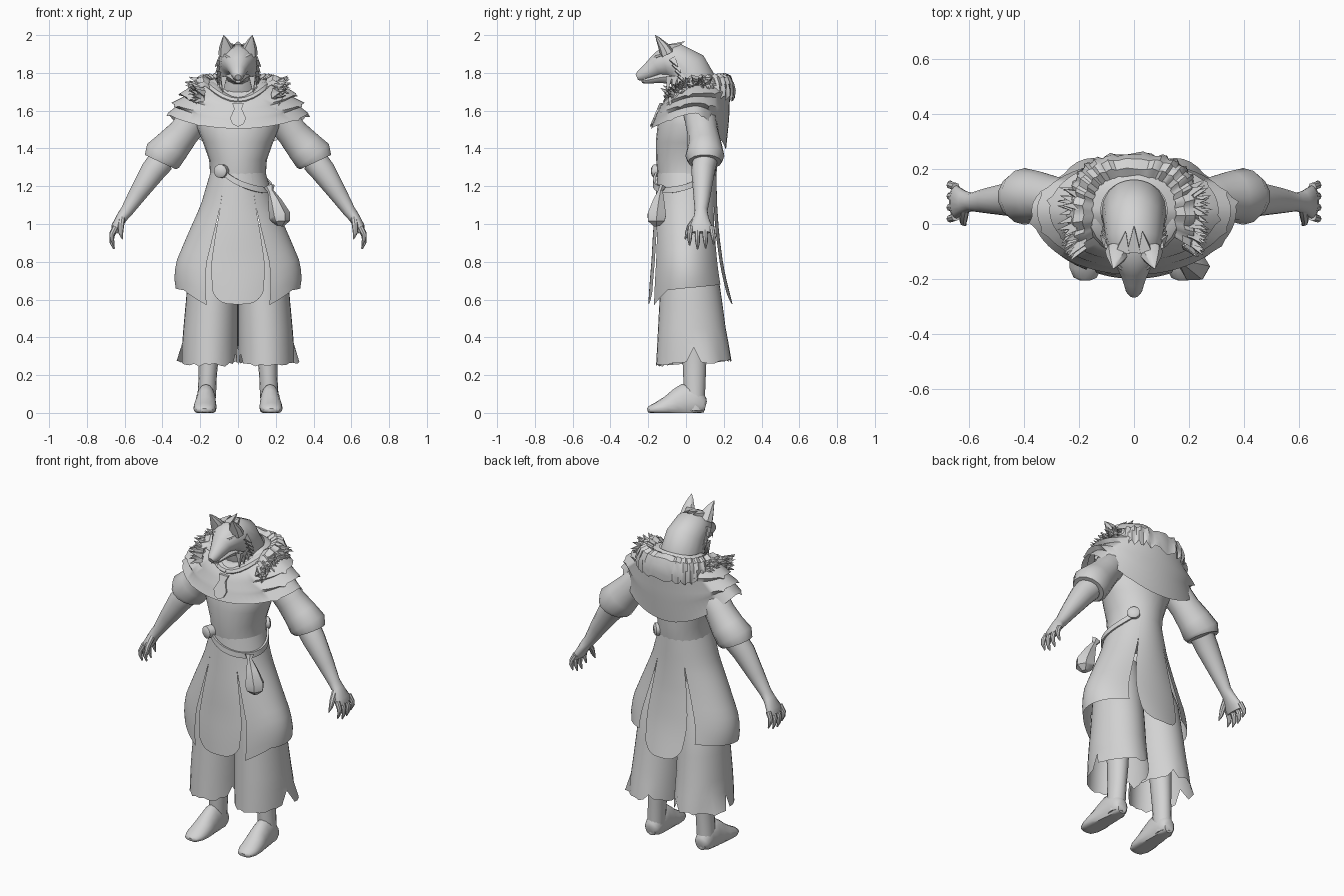
import bpy, bmesh, math, random
from mathutils import Vector

if "Cube" in bpy.data.objects:
    bpy.data.objects.remove(bpy.data.objects["Cube"])

random.seed(4)
GREY = bpy.data.materials.new("plain grey")
GREY.diffuse_color = (0.65, 0.65, 0.65, 1)
GREY.use_nodes = True
GREY.node_tree.nodes["Principled BSDF"].inputs["Base Color"].default_value = GREY.diffuse_color


def finish(name, bm, angle=40):
    bmesh.ops.recalc_face_normals(bm, faces=bm.faces)
    me = bpy.data.meshes.new(name)
    bm.to_mesh(me)
    bm.free()
    me.materials.append(GREY)
    ob = bpy.data.objects.new(name, me)
    bpy.context.collection.objects.link(ob)
    bpy.ops.object.select_all(action='DESELECT')
    ob.select_set(True)
    bpy.context.view_layer.objects.active = ob
    bpy.ops.object.shade_smooth_by_angle(angle=math.radians(angle))


def skin(bm, rows, wrap=True):
    rows = [[bm.verts.new(p) for p in r] for r in rows]
    n = len(rows[0])
    for a, b in zip(rows, rows[1:]):
        for i in range(n if wrap else n - 1):
            j = (i + 1) % n
            bm.faces.new((a[i], a[j], b[j], b[i]))
    return rows


def tube(name, pts, ref=(1, 0, 0), n=16, side=1, floor=False, lump=0):
    """Sweep ellipses (x, y, z, radius along ref, other radius) along a path."""
    bm = bmesh.new()
    c = [Vector((p[0] * side, p[1], p[2])) for p in pts]
    rows = []
    for i, p in enumerate(pts):
        t = (c[min(i + 1, len(c) - 1)] - c[max(i - 1, 0)]).normalized()
        u = Vector(ref)
        u = (u - t * u.dot(t)).normalized()
        w = t.cross(u)
        row = []
        for k in range(n):
            a = 2 * math.pi * k / n
            s = 1 + random.uniform(-lump, lump)
            v = c[i] + (u * p[3] * math.cos(a) + w * p[4] * math.sin(a)) * s
            if floor:
                v.z = max(v.z, 0)
            row.append(v)
        rows.append(row)
    rows = skin(bm, rows)
    bm.faces.new(rows[0])
    bm.faces.new(rows[-1])
    finish(name, bm)


def spikes(name, items, mirror=False):
    """Four-sided pyramids given as (base, tip, half width)."""
    bm = bmesh.new()
    for s in ((1, -1) if mirror else (1,)):
        for b, t, r in items:
            b, t = Vector((b[0] * s, b[1], b[2])), Vector((t[0] * s, t[1], t[2]))
            d = (t - b).normalized()
            u = d.orthogonal().normalized()
            w = d.cross(u)
            ring = [bm.verts.new(b + q * r) for q in (u, w, -u, -w)]
            tip = bm.verts.new(t)
            for i in range(4):
                bm.faces.new((ring[i], ring[(i + 1) % 4], tip))
    finish(name, bm, 30)


def lerp_table(tab, z):
    for a, b in zip(tab, tab[1:]):
        if z >= b[0]:
            f = (z - a[0]) / (b[0] - a[0])
            return [p + (q - p) * f for p, q in zip(a[1:], b[1:])]
    return tab[-1][1:]


# Torso
tube("torso", [(0, .005, 1.2, .15, .146), (0, .005, 1.27, .148, .157),
               (0, .005, 1.34, .153, .163), (0, .005, 1.43, .185, .165), (0, .01, 1.52, .22, .16),
               (0, .02, 1.6, .21, .135), (0, .04, 1.7, .12, .1)], n=24)

# Neck, head and jaw
tube("neck_and_head", [(0, .06, 1.62, .11, .1), (0, .045, 1.74, .118, .123), (0, .005, 1.82, .11, .115),
                       (0, -.055, 1.858, .103, .1), (0, -.115, 1.855, .09, .083), (0, -.16, 1.832, .06, .058),
                       (0, -.205, 1.803, .041, .042), (0, -.243, 1.784, .03, .03), (0, -.26, 1.776, .016, .016)], n=18)
tube("lower_jaw", [(0, -.06, 1.785, .07, .05), (0, -.14, 1.775, .045, .03), (0, -.21, 1.76, .028, .018),
                   (0, -.235, 1.756, .014, .01)], n=10)
for s in (1, -1):
    tube("ear", [(.06, -.1, 1.9, .045, .038), (.064, -.12, 1.94, .036, .028), (.071, -.148, 1.98, .015, .012),
                 (.076, -.163, 2.0, .001, .001)], n=8, side=s)
    tube("brow", [(.02, -.172, 1.868, .008, .008), (.05, -.155, 1.885, .012, .01), (.08, -.115, 1.9, .006, .006)],
         ref=(0, 0, 1), n=6, side=s)
# Cheek tufts, neck strands and fangs
tufts = [((.09, -.07 + .014 * i, 1.87 - .028 * i), (.124 - .004 * i, -.04 + .016 * i, 1.83 - .032 * i), .026)
         for i in range(5)]
tufts += [((.075, -.09 + .03 * i, 1.78), (.08 + .01 * i, -.1 + .03 * i, 1.69 + .01 * i), .024) for i in range(4)]
tufts += [((.022, -.22, 1.775), (.022, -.225, 1.735), .007)]
spikes("cheek_tufts", tufts, mirror=True)
spikes("crest", [((.04 * k, -.095, 1.925), (.03 * k, -.005 - .02 * abs(k), 1.968 - .012 * abs(k)), .035)
                 for k in (-1, 0, 1)])

# Layered shoulder cape: side (r, z), front (y, z), back (y, z) per ring
SIDE = [(.12, 1.77), (.22, 1.745), (.31, 1.69), (.285, 1.675), (.355, 1.64), (.325, 1.625), (.375, 1.585)]
FRONT = [(-.08, 1.69), (-.11, 1.655), (-.135, 1.625), (-.14, 1.61), (-.158, 1.58), (-.166, 1.555), (-.185, 1.505)]
BACK = [(.16, 1.79), (.215, 1.76), (.235, 1.7), (.232, 1.66), (.23, 1.59), (.225, 1.52), (.212, 1.395)]
bm = bmesh.new()
rows = []
for k, (sd, fr, bk) in enumerate(zip(SIDE, FRONT, BACK)):
    row = []
    for i in range(64):
        a = 2 * math.pi * i / 64
        c, s = math.cos(a), math.sin(a)
        e = fr if s < 0 else bk
        z = sd[1] + (e[1] - sd[1]) * abs(s) ** (1.5 if s < 0 else 1.8)
        r = sd[0]
        if k in (2, 4, 6):  # broad torn tips over the shoulders
            tip = (1 if (i + k) % 8 == 0 else -.2) * c * c
            r += .014 * tip
            z -= .008 * tip
        row.append((r * c, .05 + (e[0] - .05) * abs(s), z))
    rows.append(row)
skin(bm, rows)
finish("shoulder_cape", bm, 50)

# Folded cowl dipping to a V at the throat
tube("cowl", [(.14 * math.sin(a), .03 - .12 * math.cos(a), 1.735 - .085 * max(0, math.cos(a)) ** 2, .022, .032)
              for a in [math.radians(d) for d in range(0, 361, 15)]], ref=(0, 0, 1), n=8)


# Fur collar, open at the front: a draped shaggy band with tufts at its ends
def collar(deg):
    a = math.radians(deg)
    c, s = math.cos(a), math.sin(a)
    x = .195 * math.copysign(abs(c) ** .6, c)
    y = .03 + .18 * math.copysign(abs(s) ** .8, s)
    return Vector((x, y, 1.735 + .01 * max(s, 0) + .12 * min(s, 0)))


def outward(p):
    return Vector((p.x, (p.y - .03) * 1.1, 0)).normalized()


bm = bmesh.new()
rows = []
for k, (o, h) in enumerate(((-.045, .03), (-.01, .05), (.025, .035), (.042, -.005), (.046, -.05), (.044, -.085))):
    row = []
    for i, d in enumerate(range(-28, 209, 4)):
        p = collar(d)
        back = max(0, math.sin(math.radians(d)))
        h2 = h * (.55 + .45 * back) if h < 0 else h
        wave = (.006 if k < 4 else .014) * math.sin(i * 1.9 + k * .8)
        row.append(p + outward(p) * (o + wave * .6) + Vector((0, 0, h2 + wave)))
    rows.append(row)
skin(bm, rows, wrap=False)
finish("fur_collar", bm, 35)
fur = []
for i in range(90):
    d = random.choice((random.uniform(-32, 25), random.uniform(155, 212)))
    p = collar(d)
    rise = random.uniform(-.4, .75)
    b = p + outward(p) * .01 + Vector((0, 0, random.uniform(-.02, .025)))
    v = (outward(p) + Vector((0, random.uniform(-.6, .1), rise))).normalized() * random.uniform(.06, .085)
    fur.append((b, b + v, .022))
spikes("fur_tufts", fur)

# Chest pendant
bm = bmesh.new()
out = [(-.03, 1.64), (.03, 1.64), (.02, 1.61), (.042, 1.56), (.03, 1.53), (0, 1.515), (-.03, 1.53), (-.042, 1.56), (-.02, 1.61)]
skin(bm, [[(x, y - (1.64 - z) * .42, z) for x, z in out] for y in (-.125, -.14)])
bm.faces.new([v for v in list(bm.verts)[len(out):]])
finish("pendant", bm)

# Arms
for s in (1, -1):
    Y = (0, 1, 0)
    tube("sleeve", [(.17, .06, 1.61, .08, .07), (.22, .075, 1.57, .085, .085), (.29, .09, 1.48, .083, .085),
                    (.35, .1, 1.41, .092, .098), (.397, .1, 1.36, .103, .108), (.412, .1, 1.328, .088, .092)],
         ref=Y, n=14, side=s)
    tube("forearm", [(.405, .1, 1.335, .066, .07), (.45, .09, 1.28, .062, .066), (.53, .085, 1.16, .047, .048),
                     (.588, .08, 1.07, .034, .034), (.615, .08, 1.035, .04, .03), (.645, .08, .985, .06, .026),
                     (.655, .08, .955, .056, .018)], ref=Y, side=s)
    for i in range(4):
        y = .025 + .037 * i
        drop = (.02, 0, .005, .025)[i]
        tube("finger", [(.648, y, .985, .014, .016), (.668, y * 1.1 - .008, .935 + drop / 2, .014, .014),
                        (.668, y * 1.15 - .01, .9 + drop, .012, .011), (.656, y * 1.15 - .01, .867 + drop, .004, .004)],
             ref=Y, n=8, side=s)
    tube("thumb", [(.615, .055, 1.03, .018, .018), (.62, .02, .985, .016, .016), (.62, .005, .95, .012, .012),
                   (.612, -.004, .92, .003, .003)], ref=Y, n=8, side=s)

# Skirt panels: z, half width, front y, back y
SKIRT = [(1.27, .147, -.15, .16), (1.1, .197, -.163, .165), (.95, .264, -.175, .175), (.8, .328, -.183, .195),
         (.72, .338, -.19, .21), (.62, .325, -.197, .235), (.56, .31, -.2, .25)]


def panel(name, top, bottom, hem, cols):
    bm = bmesh.new()
    rows = []
    for j in range(13):
        v = j / 12
        row = []
        for i in range(cols + 1):
            u = i / cols
            z = 1.27 + (hem(u) - 1.27) * v
            w = max(0, v - .25) / .75
            lo, hi = [p + (q - p) * w for p, q in zip(top, bottom)]
            a = math.radians(lo + (hi - lo) * u)
            rx, yf, yb = lerp_table(SKIRT, z)
            c = math.cos(a)
            row.append((rx * math.sin(a), yf * c if c > 0 else -yb * c, z))
        rows.append(row)
    skin(bm, rows, wrap=False)
    finish(name, bm)


round_hem = lambda u: .575 + .06 * abs(2 * u - 1) ** 4
side_hem = lambda u: .57 + .07 * min(1, u * 4) + .04 * u
panel("front_skirt", (-28, 28), (-24, 24), round_hem, 12)
panel("back_skirt", (152, 208), (158, 202), round_hem, 12)
panel("left_skirt", (28, 152), (32, 146), side_hem, 24)
panel("right_skirt", (-28, -152), (-32, -146), side_hem, 24)

# Wide trousers with slit hems, then shins and feet
LEG = [(1.0, .1, .1, -.1, .1), (.8, .13, .13, -.13, .16), (.6, .138, .137, -.14, .19), (.45, .145, .144, -.148, .21),
       (.37, .148, .147, -.152, .225), (.265, .15, .148, -.158, .24)]
for s in (1, -1):
    bm = bmesh.new()
    rows = []
    for k, (z, cx, rx, yf, yb) in enumerate(LEG):
        row = []
        for i in range(32):
            a = 2 * math.pi * i / 32
            x, y, zz = cx + rx * math.cos(a), (yf + yb) / 2 + (yb - yf) / 2 * math.sin(a), z
            if k == 5:
                zz += .08 if i == 0 else .05 if i in (10, 18) else .012 * math.sin(a) + random.uniform(-.01, .01)
                if i in (1, 2, 3):
                    x += .03
            row.append((x * s, y, zz))
        rows.append(row)
    skin(bm, rows)
    finish("trouser_leg", bm)
    tube("shin", [(.15, .04, .5, .065, .07), (.155, .045, .3, .053, .064), (.16, .045, .2, .048, .06),
                  (.165, .045, .1, .049, .056), (.17, .05, .01, .046, .05)], side=s)
    tube("foot", [(.168, .102, .03, .03, .03), (.168, .085, .035, .046, .05), (.168, .04, .06, .05, .095),
                  (.17, -.01, .055, .053, .098), (.171, -.05, .045, .056, .08), (.174, -.1, .03, .061, .058),
                  (.177, -.16, .02, .058, .034),
                  (.178, -.195, .016, .042, .02), (.178, -.204, .014, .02, .01)], side=s, floor=True)

# Hanging belt strap round one hip, its two discs and the pouch
bm = bmesh.new()
rows = []
for dz, g in ((.016, 0), (.016, .012), (-.016, .014), (-.016, 0)):
    row = []
    for i in range(31):
        u = i / 30
        a = math.radians(-120 + 170 * u)
        z = 1.28 - .1 * math.sin(math.pi * u) ** .8
        rx, yf, yb = lerp_table(SKIRT, min(z, 1.27))
        row.append(((rx + g) * math.cos(a), (.162 + g) * math.sin(a), z + dz))
    rows.append(row)
skin(bm, rows, wrap=False)
finish("belt", bm)
for name, c, d in (("front_disc", (-.088, -.15), (-.01, -.028)), ("back_disc", (.1, .118), (.019, .02))):
    tube(name, [(c[0] + d[0] * k, c[1] + d[1] * k, 1.28, r, r) for k, r in ((-.6, .036), (.7, .036), (1, .024))],
         ref=(0, 0, 1), n=14)
tube("pouch", [(.165, -.125, 1.2, .03, .02), (.172, -.135, 1.175, .016, .014), (.195, -.145, 1.12, .036, .034),
               (.22, -.155, 1.045, .058, .056), (.225, -.157, 1.015, .05, .05), (.222, -.155, .99, .02, .02)], n=6)
